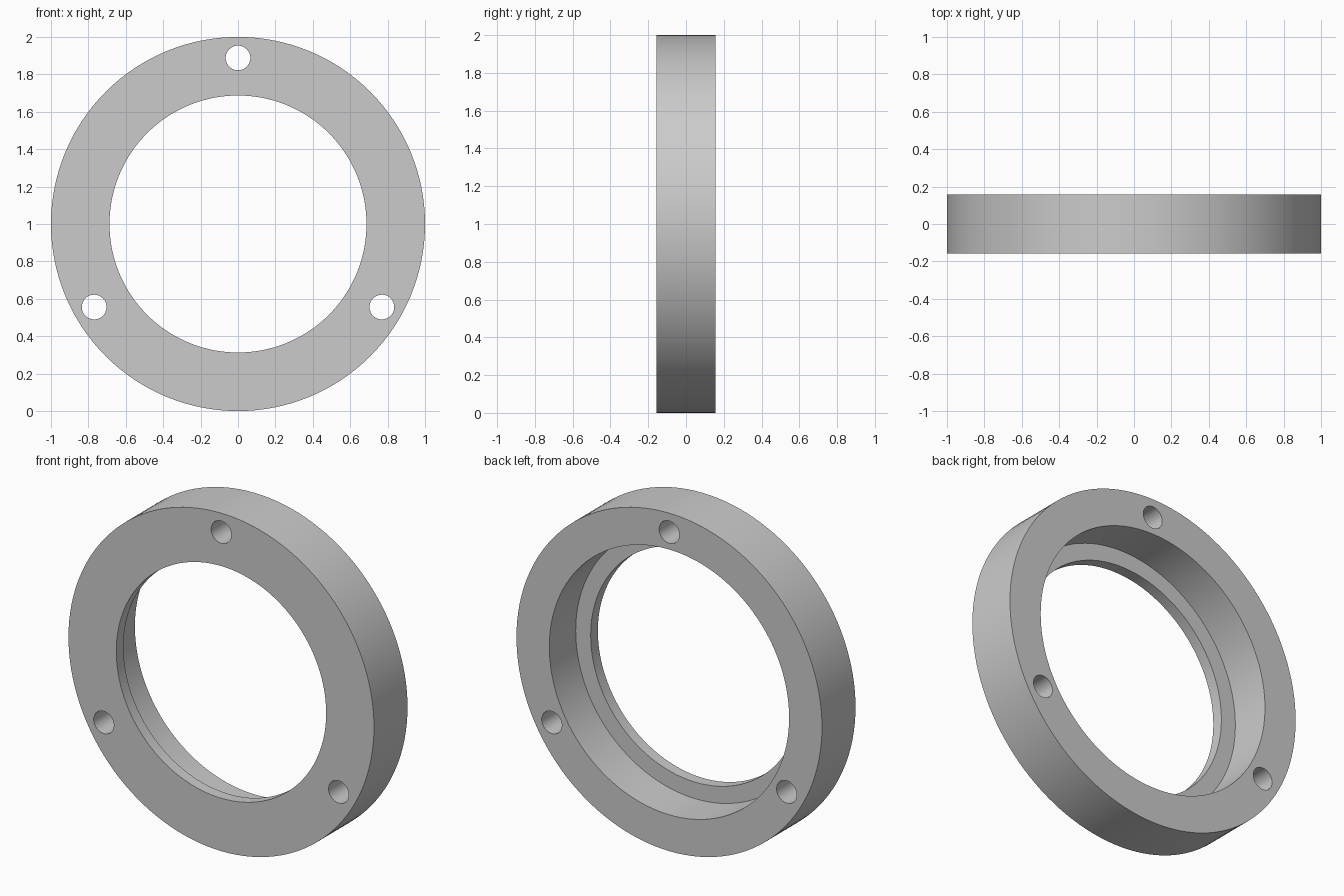
import bpy, bmesh, math
from mathutils import Matrix, Vector

if "Cube" in bpy.data.objects:
    bpy.data.objects.remove(bpy.data.objects["Cube"], do_unlink=True)

OUTER, BORE, LIP = 1.0, 0.785, 0.687      # radii
HALF, LIP_DEPTH = 0.157, 0.067            # half thickness, front lip thickness
HOLE_RADIUS, HOLE_CIRCLE = 0.066, 0.888
CENTRE = Vector((0, 0, 1))

grey = bpy.data.materials.new("plain_grey")
grey.use_nodes = True
colour = (0.6, 0.6, 0.6, 1)
grey.diffuse_color = colour
grey.node_tree.nodes["Principled BSDF"].inputs["Base Color"].default_value = colour


def make_object(name, bm):
    bmesh.ops.recalc_face_normals(bm, faces=bm.faces)
    mesh = bpy.data.meshes.new(name)
    bm.to_mesh(mesh)
    bm.free()
    mesh.materials.append(grey)
    obj = bpy.data.objects.new(name, mesh)
    bpy.context.collection.objects.link(obj)
    return obj


# Flange ring: stepped cross-section turned about the y axis
step = -HALF + LIP_DEPTH
section = [(LIP, -HALF), (OUTER, -HALF), (OUTER, HALF),
           (BORE, HALF), (BORE, step), (LIP, step)]
bm = bmesh.new()
verts = [bm.verts.new((r, y, CENTRE.z)) for r, y in section]
edges = [bm.edges.new((verts[i - 1], verts[i])) for i in range(len(verts))]
bmesh.ops.spin(bm, geom=verts + edges, cent=CENTRE, axis=(0, 1, 0),
               angle=math.tau, steps=128, use_merge=True)
bmesh.ops.remove_doubles(bm, verts=bm.verts, dist=0.0001)
ring = make_object("flange_ring", bm)

# Three bolt holes, evenly spaced with one at the top
bm = bmesh.new()
for i in range(3):
    a = math.pi / 2 + i * math.tau / 3
    spot = CENTRE + HOLE_CIRCLE * Vector((math.cos(a), 0, math.sin(a)))
    bmesh.ops.create_cone(
        bm, cap_ends=True, segments=48, radius1=HOLE_RADIUS, radius2=HOLE_RADIUS,
        depth=1, matrix=Matrix.Translation(spot) @ Matrix.Rotation(math.pi / 2, 4, 'X'))
cutter = make_object("bolt_hole_cutter", bm)

cut = ring.modifiers.new("bolt_holes", 'BOOLEAN')
cut.operation = 'DIFFERENCE'
cut.solver = 'EXACT'
cut.object = cutter
bpy.ops.object.select_all(action='DESELECT')
bpy.context.view_layer.objects.active = ring
ring.select_set(True)
bpy.ops.object.modifier_apply(modifier=cut.name)
bpy.data.objects.remove(cutter, do_unlink=True)

# Smooth curved walls, crisp rims
bpy.ops.object.shade_smooth_by_angle(angle=math.radians(30))
